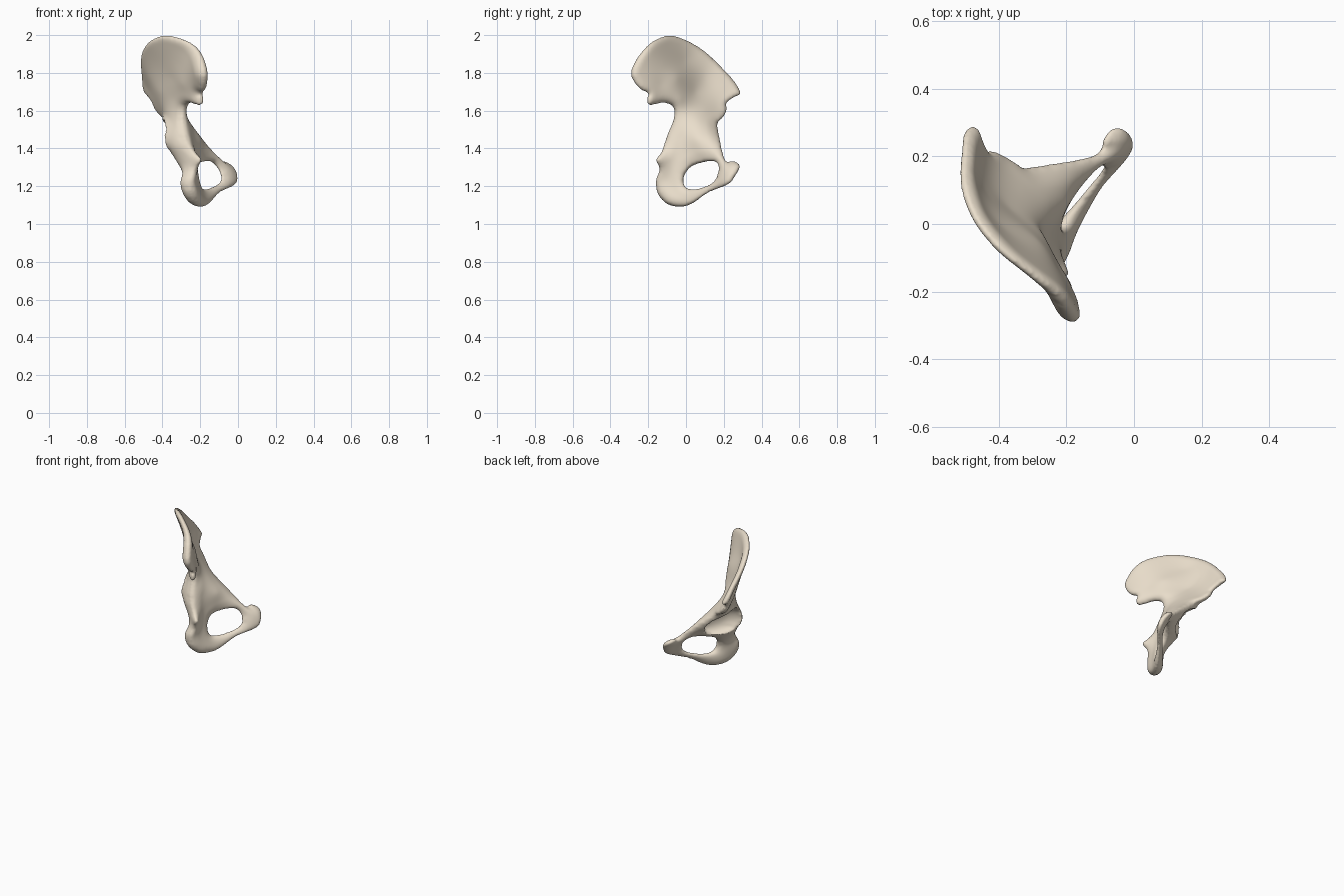
import bpy, bmesh, math
from mathutils import Vector
from mathutils.geometry import delaunay_2d_cdt

if "Cube" in bpy.data.objects:
    bpy.data.objects.remove(bpy.data.objects["Cube"])

# Side outline (y, z) of the whole bone and of its oval opening
OUTLINE = [(-.08, 2), (0, 1.975), (.1, 1.915), (.2, 1.82), (.265, 1.745), (.29, 1.69), (.255, 1.67),
           (.215, 1.64), (.218, 1.605), (.195, 1.56), (.168, 1.53), (.18, 1.45), (.2, 1.36), (.22, 1.33),
           (.25, 1.335), (.288, 1.31), (.265, 1.26), (.225, 1.21), (.12, 1.165), (.03, 1.105),
           (-.03, 1.09), (-.1, 1.105), (-.15, 1.16), (-.16, 1.23), (-.142, 1.29), (-.16, 1.34),
           (-.13, 1.385), (-.1, 1.47), (-.065, 1.56), (-.07, 1.62), (-.12, 1.64), (-.195, 1.628),
           (-.207, 1.665), (-.2, 1.69), (-.25, 1.72), (-.292, 1.79), (-.265, 1.87), (-.2, 1.95), (-.14, 1.987)]
OPENING = [(-.005, 1.2), (-.01, 1.25), (.025, 1.3), (.09, 1.325), (.155, 1.328), (.172, 1.29),
           (.15, 1.23), (.1, 1.2), (.04, 1.185)]

# Mid surface: (y, z, x, half thickness)
CREST = [(.28, 1.70, -.48, .025), (.2, 1.81, -.497, .022), (.1, 1.9, -.492, .024), (0, 1.96, -.45, .026),
         (-.08, 1.99, -.385, .028), (-.15, 1.965, -.295, .028), (-.2, 1.93, -.235, .03),
         (-.265, 1.85, -.195, .034), (-.28, 1.78, -.185, .034), (-.2, 1.7, -.2, .028), (-.18, 1.64, -.21, .025)]
BLADE = [(.2, 1.72, -.465, .016), (.1, 1.78, -.455, .014), (0, 1.87, -.415, .016), (.05, 1.7, -.395, .022),
         (-.05, 1.77, -.315, .035), (-.12, 1.85, -.285, .03), (-.13, 1.74, -.26, .035),
         (-.03, 1.66, -.305, .038), (.2, 1.58, -.4, .027), (.1, 1.6, -.365, .04), (-.06, 1.59, -.295, .03)]
SOCKET_BODY = [(.06, 1.54, -.32, .065), (-.03, 1.46, -.31, .07), (.06, 1.45, -.27, .075),
               (.16, 1.45, -.235, .05), (.06, 1.36, -.245, .055), (-.1, 1.41, -.28, .055),
               (-.155, 1.34, -.2, .02), (-.07, 1.33, -.27, .05)]
LOWER = [(-.13, 1.23, -.265, .045), (-.05, 1.24, -.24, .035), (-.1, 1.13, -.235, .05), (-.02, 1.11, -.2, .04),
         (.05, 1.15, -.155, .026), (.12, 1.185, -.105, .022), (.2, 1.23, -.04, .024), (.25, 1.28, -.036, .03),
         (.28, 1.31, -.055, .026), (.19, 1.35, -.12, .035), (.11, 1.345, -.19, .045)]
CONTROL = CREST + BLADE + SOCKET_BODY + LOWER


def smooth_loop(pts, n=6):
    """Closed Catmull-Rom curve through the points."""
    out, m = [], len(pts)
    for i in range(m):
        a, b, c, d = (Vector(pts[(i + k) % m]) for k in (-1, 0, 1, 2))
        for j in range(n):
            t = j / n
            out.append(.5 * (2 * b + (c - a) * t + (2 * a - 5 * b + 4 * c - d) * t * t
                             + (3 * b - a - 3 * c + d) * t ** 3))
    return out


def inside(p, loop):
    hit = False
    for i in range(len(loop)):
        a, b = loop[i - 1], loop[i]
        if (a.y > p.y) != (b.y > p.y) and p.x < (b.x - a.x) * (p.y - a.y) / (b.y - a.y) + a.x:
            hit = not hit
    return hit


def edge_distance(p, loops):
    best = 9.0
    for loop in loops:
        for i in range(len(loop)):
            ax, ay = loop[i - 1]
            dx, dy = loop[i].x - ax, loop[i].y - ay
            t = ((p.x - ax) * dx + (p.y - ay) * dy) / (dx * dx + dy * dy)
            t = min(1, max(0, t))
            best = min(best, (ax + t * dx - p.x) ** 2 + (ay + t * dy - p.y) ** 2)
    return math.sqrt(best)


def kernel(y, z, c):
    r2 = (y - c[0]) ** 2 + (z - c[1]) ** 2
    return r2 * math.log(r2) if r2 > 1e-12 else 0.0


def fit_surface(ctrl):
    """Thin-plate spline through the control points, giving x and thickness."""
    n = len(ctrl)
    rows = []
    for i, c in enumerate(ctrl):
        row = [kernel(c[0], c[1], k) for k in ctrl] + [1, c[0], c[1], c[2], c[3]]
        row[i] += .002
        rows.append(row)
    for f in (lambda c: 1, lambda c: c[0], lambda c: c[1]):
        rows.append([f(c) for c in ctrl] + [0] * 5)
    size = n + 3
    for i in range(size):
        p = max(range(i, size), key=lambda r: abs(rows[r][i]))
        rows[i], rows[p] = rows[p], rows[i]
        pivot = rows[i][i]
        rows[i] = [v / pivot for v in rows[i]]
        for r in range(size):
            if r != i and rows[r][i]:
                f = rows[r][i]
                rows[r] = [v - f * w for v, w in zip(rows[r], rows[i])]

    def evaluate(y, z):
        basis = [kernel(y, z, c) for c in ctrl] + [1, y, z]
        return [sum(b * rows[i][size + k] for i, b in enumerate(basis)) for k in (0, 1)]
    return evaluate


outer, hole = smooth_loop(OUTLINE), smooth_loop(OPENING)
loops = [outer, hole]
surface = fit_surface(CONTROL)

# Flat triangulated sheet in the side plane
points = outer + hole
no, nh = len(outer), len(hole)
edges = [(i, (i + 1) % no) for i in range(no)] + [(no + i, no + (i + 1) % nh) for i in range(nh)]
STEP = .01
for i in range(60):
    for j in range(94):
        p = Vector((-.3 + (i + .5 * (j % 2)) * STEP, 1.08 + j * STEP))
        if inside(p, outer) and not inside(p, hole) and edge_distance(p, loops) > .004:
            points.append(p)
verts, _, faces = delaunay_2d_cdt(points, edges, [], 0, 1e-6)[:3]

# Two bulging skins that meet at the rim, with the hip socket pressed into the outer one
SOCKET, RADIUS = Vector((.062, 1.45)), .098
bm = bmesh.new()
inner_skin, outer_skin = [], []
for p in verts:
    x, t = surface(p.x, p.y)
    t = max(t, .01)
    d = edge_distance(p, loops)
    if d < 1e-4:
        v = bm.verts.new((x, p.x, p.y))
        inner_skin.append(v)
        outer_skin.append(v)
        continue
    bevel = min(.06, t * 1.2) + .004
    f = math.sqrt(1 - (1 - min(1, d / bevel)) ** 2)
    r = (p - SOCKET).length
    rim = .016 if p.y > SOCKET.y - .06 else .006
    lateral = x - t * f - rim * f * math.exp(-((r - RADIUS) / .02) ** 2)
    if r < RADIUS:
        lateral += .1 * math.sqrt(1 - (r / RADIUS) ** 2)
    medial = x + t * f
    inner_skin.append(bm.verts.new((medial, p.x, p.y)))
    outer_skin.append(bm.verts.new((min(lateral, medial - .018 * f), p.x, p.y)))

for face in faces:
    c = sum((verts[i] for i in face), Vector((0, 0))) / 3
    if not inside(c, outer) or inside(c, hole):
        continue
    if all(inner_skin[i] is outer_skin[i] for i in face):
        continue
    bm.faces.new([inner_skin[i] for i in face])
    bm.faces.new([outer_skin[i] for i in reversed(face)])
bmesh.ops.delete(bm, geom=[v for v in bm.verts if not v.link_faces], context='VERTS')
bmesh.ops.recalc_face_normals(bm, faces=bm.faces[:])

mesh = bpy.data.meshes.new("hip_bone")
bm.to_mesh(mesh)
bm.free()
bone = bpy.data.objects.new("hip_bone", mesh)
bpy.context.collection.objects.link(bone)

# Even out the skin and soften it
remesh = bone.modifiers.new("remesh", 'REMESH')
remesh.mode = 'VOXEL'
remesh.voxel_size = .007
remesh.use_smooth_shade = True
soften = bone.modifiers.new("soften", 'SMOOTH')
soften.factor, soften.iterations = .5, 6

ivory = bpy.data.materials.new("ivory")
ivory.diffuse_color = (.82, .73, .6, 1)
ivory.use_nodes = True
ivory.node_tree.nodes["Principled BSDF"].inputs["Base Color"].default_value = ivory.diffuse_color
mesh.materials.append(ivory)
for poly in mesh.polygons:
    poly.use_smooth = True
